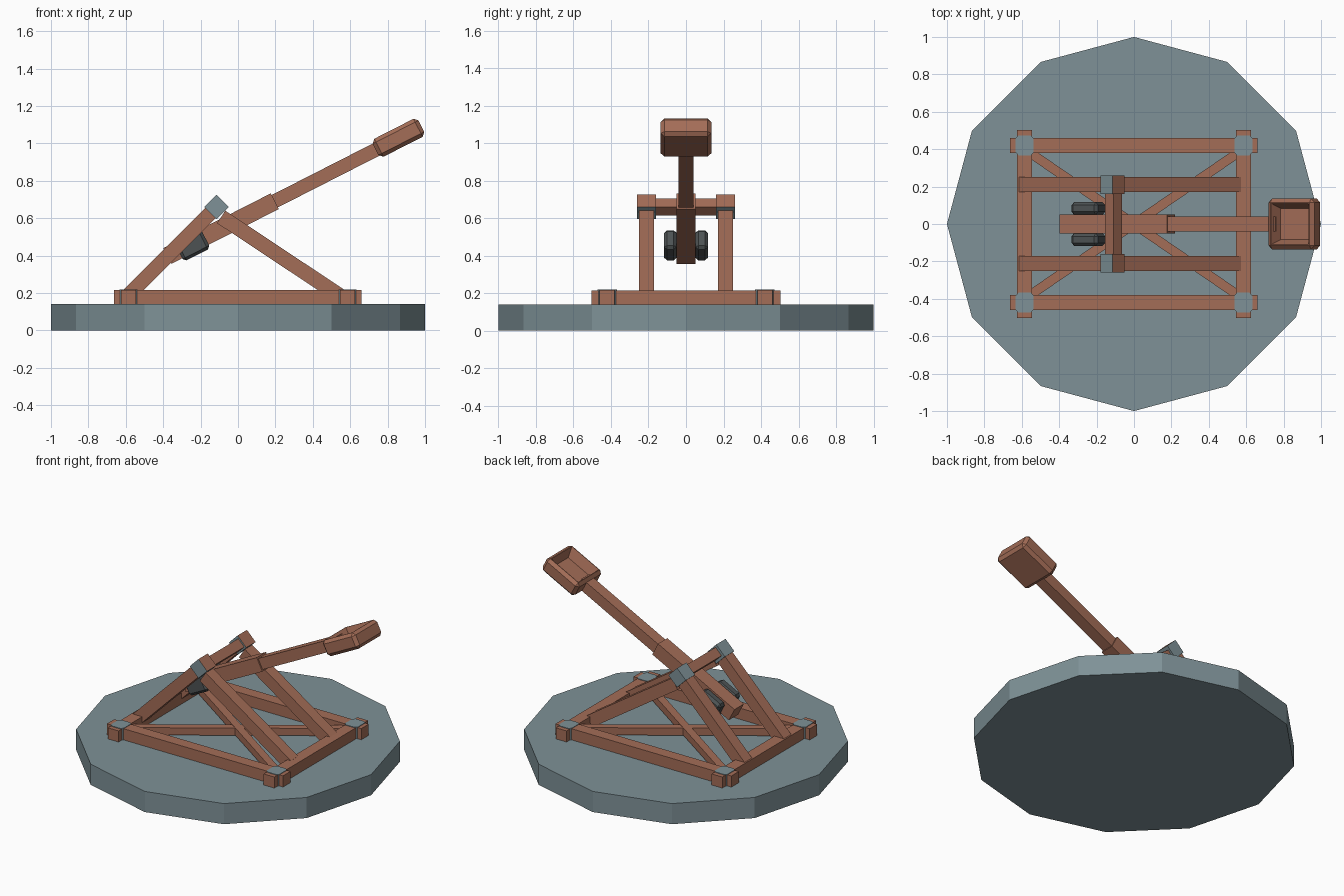
import bpy, bmesh, math
from mathutils import Vector, Matrix

if "Cube" in bpy.data.objects:
    bpy.data.objects.remove(bpy.data.objects["Cube"])


def material(name, rgb):
    m = bpy.data.materials.new(name)
    m.diffuse_color = (*rgb, 1)
    m.use_nodes = True
    m.node_tree.nodes["Principled BSDF"].inputs["Base Color"].default_value = m.diffuse_color
    return m


WOOD = material("brown wood", (0.37, 0.153, 0.095))
GREY = material("blue grey", (0.21, 0.285, 0.31))
DARK = material("dark iron", (0.075, 0.085, 0.088))


def finish(name, bm, mats, matrix=Matrix()):
    bmesh.ops.recalc_face_normals(bm, faces=bm.faces)
    me = bpy.data.meshes.new(name)
    bm.to_mesh(me)
    bm.free()
    for m in mats:
        me.materials.append(m)
    ob = bpy.data.objects.new(name, me)
    ob.matrix_world = matrix
    bpy.context.collection.objects.link(ob)
    return ob


def box_bm(size, centre=(0, 0, 0), bevel=0.0):
    bm = bmesh.new()
    bmesh.ops.create_cube(bm, size=1)
    bmesh.ops.scale(bm, vec=size, verts=bm.verts)
    bmesh.ops.translate(bm, vec=centre, verts=bm.verts)
    if bevel:
        bmesh.ops.bevel(bm, geom=bm.edges[:], offset=bevel, segments=1, affect='EDGES')
    return bm


def beam(name, a, b, width, height, mat=WOOD, roll=0.0):
    """Square timber running from point a to point b."""
    a, b = Vector(a), Vector(b)
    d = b - a
    rot = d.to_track_quat('X', 'Z').to_matrix().to_4x4()
    mx = Matrix.Translation((a + b) / 2) @ rot @ Matrix.Rotation(roll, 4, 'X')
    return finish(name, box_bm((d.length, width, height)), [mat], mx)


# round twelve-sided base
bm = bmesh.new()
bmesh.ops.create_cone(bm, cap_ends=True, segments=12, radius1=1, radius2=1, depth=0.14)
bmesh.ops.translate(bm, vec=(0, 0, 0.07), verts=bm.verts)
finish("base", bm, [GREY])

# ground frame
for s in (-1, 1):
    beam("side_beam", (-0.663, s * 0.42, 0.177), (0.66, s * 0.42, 0.177), 0.08, 0.078)
    beam("cross_beam", (s * 0.585, -0.503, 0.176), (s * 0.585, 0.503, 0.176), 0.08, 0.078)
    beam("diagonal_brace", (-0.57, s * 0.39, 0.176 + s * 0.001),
         (0.57, -s * 0.39, 0.176 + s * 0.001), 0.05, 0.05)
    # metal corner fittings with clipped corners
    for t in (-1, 1):
        bm = box_bm((0.096, 0.106, 0.08), (s * 0.585, t * 0.42, 0.179))
        upright = [e for e in bm.edges
                   if abs(e.verts[0].co.z - e.verts[1].co.z) > 0.01]
        bmesh.ops.bevel(bm, geom=upright, offset=0.015, segments=1, affect='EDGES')
        finish("corner_fitting", bm, [GREY])

# A-frames: steep rear leg, long front leg, metal cap with a wooden end face
APEX = Vector((-0.115, 0, 0.66))
for s in (-1, 1):
    y = s * 0.21
    beam("steep_leg", (-0.59, y, 0.185), (-0.125, y, 0.65), 0.08, 0.078)
    beam("long_leg", (0.55, y, 0.182), (-0.09, y, 0.607), 0.08, 0.08)
    bm = box_bm((0.092, 0.1, 0.092))
    for f in bm.faces:
        f.material_index = 1 if f.calc_center_median().x > 0.04 else 0
    finish("apex_cap", bm, [GREY, WOOD],
           Matrix.Translation(APEX + Vector((0, y, 0))) @ Matrix.Rotation(-math.pi / 4, 4, 'Y'))
beam("crossbar", (-0.11, -0.2, 0.66), (-0.11, 0.2, 0.66), 0.064, 0.064, WOOD, math.pi / 4)

# throwing arm, built along its own axis and tilted
ARM = Matrix.Translation((-0.378, 0, 0.398)) @ Matrix.Rotation(-math.radians(27), 4, 'Y')
finish("arm_butt", box_bm((0.645, 0.1, 0.094), (0.3225, 0, 0)), [WOOD], ARM)
finish("arm_shaft", box_bm((0.68, 0.08, 0.074), (0.95, 0, 0)), [WOOD], ARM)

# counterweights on both sides of the arm
for s in (-1, 1):
    finish("counterweight", box_bm((0.16, 0.067, 0.115), (0.145, s * 0.083, -0.01), 0.016),
           [DARK], ARM)

# hollow bucket
bm = box_bm((0.275, 0.27, 0.108), (1.388, 0, 0.002), 0.02)
top = max(bm.faces, key=lambda f: f.calc_center_median().z)
bmesh.ops.inset_region(bm, faces=[top], thickness=0.006)
c = top.calc_center_median()
floor = bmesh.ops.extrude_face_region(bm, geom=[top])
verts = [v for v in floor["geom"] if isinstance(v, bmesh.types.BMVert)]
bmesh.ops.delete(bm, geom=[top], context='FACES_ONLY')
bmesh.ops.scale(bm, vec=(0.8, 0.76, 1), space=Matrix.Translation(-c), verts=verts)
bmesh.ops.translate(bm, vec=(0, 0, -0.065), verts=verts)
finish("bucket", bm, [WOOD], ARM)
